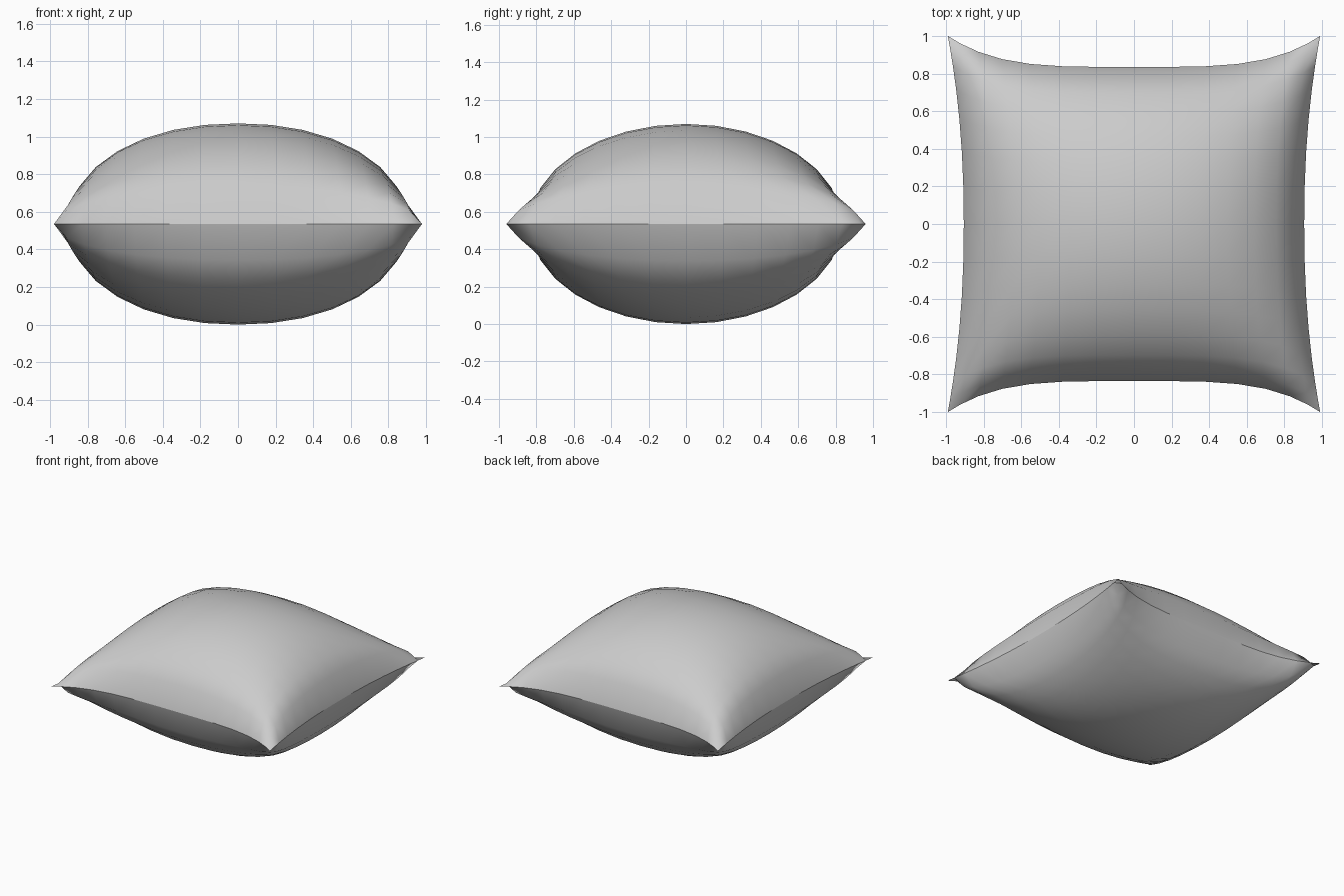
import bpy, bmesh
from math import sin, pi

if "Cube" in bpy.data.objects:
    bpy.data.objects.remove(bpy.data.objects["Cube"])

N = 14          # panels per side
MID = 0.535     # seam height
PUFF = 0.535    # bulge of each face


def spaced(i):
    # rows crowd together toward the seam, where the cloth turns steeply
    t = 2 * i / N - 1
    return 0.35 * t + 0.65 * sin(t * pi / 2)


def point(i, j, side):
    u, v = spaced(i), spaced(j)
    # edges drawn inward between the four pulled-out corners
    x = u * (0.905 + 0.085 * abs(v) ** 2.2)
    y = v * (0.835 + 0.165 * abs(u) ** 4)
    bulge = max(0, 1 - abs(u) ** 2.15) ** 0.5 * max(0, 1 - v * v) ** 0.5
    return x, y, MID + side * PUFF * bulge


bm = bmesh.new()
seam = {}
# upper and lower cloth panels share the seam vertices
for side in (1, -1):
    grid = {}
    for i in range(N + 1):
        for j in range(N + 1):
            if i in (0, N) or j in (0, N):
                if (i, j) not in seam:
                    seam[i, j] = bm.verts.new(point(i, j, side))
                grid[i, j] = seam[i, j]
            else:
                grid[i, j] = bm.verts.new(point(i, j, side))
    for i in range(N):
        for j in range(N):
            quad = [grid[i, j], grid[i + 1, j], grid[i + 1, j + 1], grid[i, j + 1]]
            face = bm.faces.new(quad if side > 0 else quad[::-1])
            face.smooth = True

# crisp seam line
rim = set(seam.values())
for e in bm.edges:
    sides = [f.calc_center_median().z > MID for f in e.link_faces]
    if e.verts[0] in rim and e.verts[1] in rim and len(set(sides)) == 2:
        e.smooth = False

mesh = bpy.data.meshes.new("pillow")
bm.to_mesh(mesh)
bm.free()
pillow = bpy.data.objects.new("pillow", mesh)
bpy.context.collection.objects.link(pillow)
